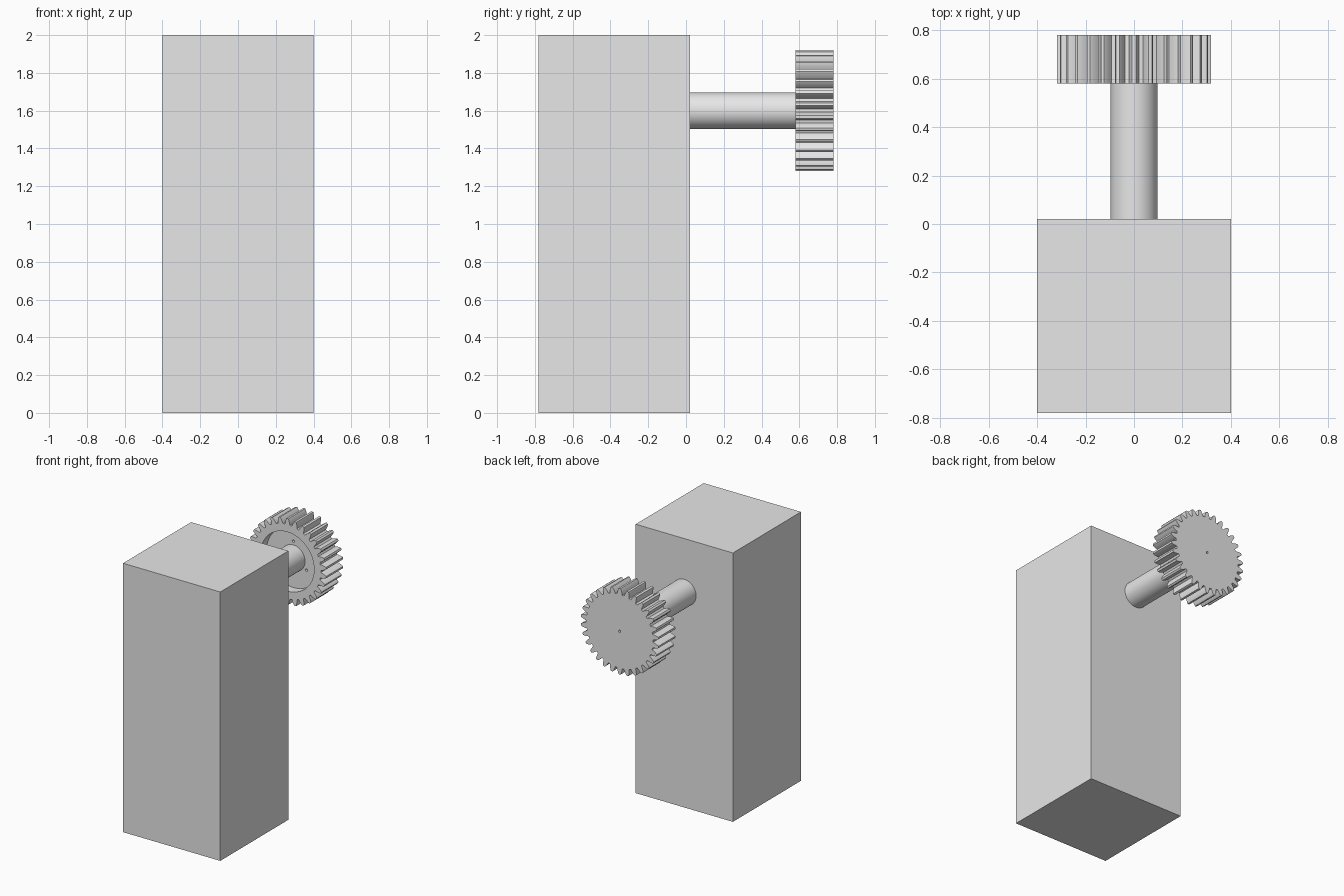
import bpy
import bmesh
from math import radians, sin, cos, pi

cube = bpy.data.objects.get("Cube")
if cube:
    bpy.data.objects.remove(cube, do_unlink=True)

grey = bpy.data.materials.new("light grey")
grey.use_nodes = True
colour = (0.8, 0.8, 0.8, 1)
grey.diffuse_color = colour
grey.node_tree.nodes["Principled BSDF"].inputs["Base Color"].default_value = colour

AXIS_Z = 1.6
GEAR_FRONT, GEAR_BACK = 0.58, 0.78
RECESS_DEPTH = 0.07


def prism(name, outline, y0, y1):
    """Extrude an (x, z) outline around the shaft axis from y0 to y1."""
    bm = bmesh.new()
    face = bm.faces.new([bm.verts.new((x, y0, AXIS_Z + z)) for x, z in outline])
    result = bmesh.ops.extrude_face_region(bm, geom=[face])
    moved = [v for v in result["geom"] if isinstance(v, bmesh.types.BMVert)]
    bmesh.ops.translate(bm, verts=moved, vec=(0, y1 - y0, 0))
    bmesh.ops.recalc_face_normals(bm, faces=bm.faces)
    mesh = bpy.data.meshes.new(name)
    bm.to_mesh(mesh)
    bm.free()
    mesh.materials.append(grey)
    obj = bpy.data.objects.new(name, mesh)
    bpy.context.collection.objects.link(obj)
    return obj


def circle(radius, sides, cx=0, cz=0):
    return [(cx + radius * cos(2 * pi * i / sides), cz + radius * sin(2 * pi * i / sides))
            for i in range(sides)]


def select_only(obj):
    bpy.ops.object.select_all(action='DESELECT')
    obj.select_set(True)
    bpy.context.view_layer.objects.active = obj


def cut(obj, cutter):
    select_only(obj)
    mod = obj.modifiers.new("cut", 'BOOLEAN')
    mod.operation = 'DIFFERENCE'
    mod.solver = 'EXACT'
    mod.object = cutter
    bpy.ops.object.modifier_apply(modifier=mod.name)
    bpy.data.objects.remove(cutter, do_unlink=True)


def gear_outline(teeth):
    # Half of one tooth: radius and half-angle in degrees
    flank = [(0.275, 4.4), (0.287, 3.8), (0.3, 3.0), (0.311, 2.2), (0.32, 1.3)]
    tooth = [(r, -a) for r, a in flank] + [(r, a) for r, a in reversed(flank)]
    points = []
    for i in range(teeth):
        for r, a in tooth:
            angle = radians(a + 360 * i / teeth + 90)
            points.append((r * cos(angle), r * sin(angle)))
    return points


# Body block
bpy.ops.mesh.primitive_cube_add(size=1, location=(0, -0.38, 1))
body = bpy.context.object
body.name = "body_block"
body.scale = (0.8, 0.8, 2)
body.data.materials.append(grey)

# Gear with a round recess in its inner face
gear = prism("gear_wheel", gear_outline(30), GEAR_FRONT, GEAR_BACK)
floor = GEAR_FRONT + RECESS_DEPTH
cut(gear, prism("recess_cutter", circle(0.22, 64), GEAR_FRONT - 0.05, floor))

# Small holes in the recess floor and one in the middle of the outer face
for degrees in (90, 210, 330):
    a = radians(degrees)
    hole = circle(0.009, 12, 0.125 * cos(a), 0.125 * sin(a))
    cut(gear, prism("hole_cutter", hole, floor - 0.02, floor + 0.06))
cut(gear, prism("centre_cutter", circle(0.009, 12), GEAR_BACK - 0.05, GEAR_BACK + 0.02))

# Shaft from the block to the recess floor
shaft = prism("drive_shaft", circle(0.097, 48), 0.0, floor + 0.005)

for obj in (gear, shaft):
    select_only(obj)
    bpy.ops.object.shade_smooth_by_angle(angle=radians(25))
